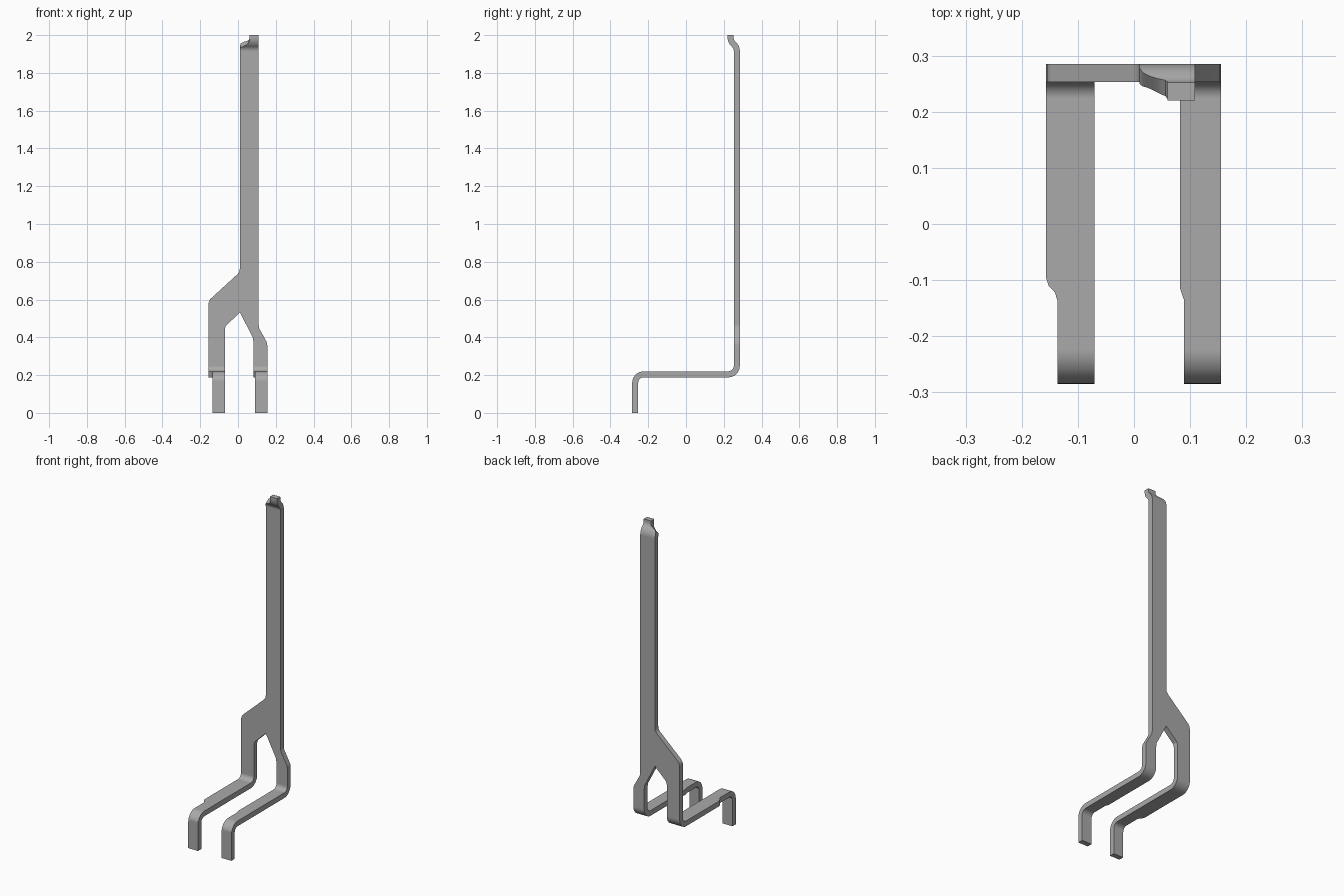
import bpy, bmesh
from math import sin, cos, radians, pi
from mathutils import Vector

cube = bpy.data.objects.get("Cube")
if cube:
    bpy.data.objects.remove(cube, do_unlink=True)

THICK = 0.032
STEPS = 8

# Side path of the bent strip, foot to tip: (length, turn in degrees)
ARC = 0.045 * pi / 2
JOG = 0.05 * pi / 4
PATH = [(0.159, 0), (ARC, -90), (0.448, 0), (ARC, 90), (1.6653, 0),
        (JOG, 45), (0.0053, 0), (JOG, -45), (0.0113, 0)]
END = sum(length for length, turn in PATH)


def frame(s):
    """Middle point (y, z) and heading at distance s along the path."""
    y, z, h = -0.269, 0.0, pi / 2
    for i, (length, turn) in enumerate(PATH):
        d = s if i == len(PATH) - 1 else min(s, length)
        if turn:
            a = radians(turn) * d / length
            r = length / radians(turn)
            y += r * (sin(h + a) - sin(h))
            z -= r * (cos(h + a) - cos(h))
            h += a
        else:
            y += d * cos(h)
            z += d * sin(h)
        s -= d
        if s <= 0:
            break
    return y, z, h


def along(y):
    """Path distance on the level part."""
    return 0.159 + ARC + y + 0.224


def up(z):
    """Path distance on the upright part."""
    return 0.159 + 2 * ARC + 0.448 + z - 0.249


# Flat outline (x, path distance), before bending
outline = [
    # right-hand leg, outer edge
    (-0.07, 0), (-0.136, 0), (-0.136, along(-0.138)), (-0.141, along(-0.122)),
    (-0.152, along(-0.11)), (-0.157, along(-0.095)),
    (-0.157, up(0.565)), (-0.155, up(0.585)), (-0.147, up(0.602)),
    # shoulder and long arm
    (-0.002, up(0.735)), (0.007, up(0.748)), (0.01, up(0.765)),
    # tapered tip
    (0.01, END - 0.072), (0.015, END - 0.061), (0.045, END - 0.043),
    (0.056, END - 0.036), (0.06, END - 0.026), (0.06, END), (0.109, END),
    # left-hand leg, outer edge
    (0.109, up(0.47)), (0.112, up(0.448)), (0.152, up(0.375)), (0.155, up(0.358)),
    (0.155, 0), (0.089, 0), (0.089, along(-0.135)), (0.082, along(-0.115)),
    # inside of the fork
    (0.082, up(0.375)), (0.078, up(0.4)), (0.01, up(0.532)),
    (-0.065, up(0.46)), (-0.07, up(0.442)),
]

bm = bmesh.new()
bm.faces.new([bm.verts.new((x, s, 0)) for x, s in outline])

# Cut lines across each bend
start = 0
for length, turn in PATH:
    if turn:
        for i in range(STEPS + 1):
            bmesh.ops.bisect_plane(
                bm, geom=bm.verts[:] + bm.edges[:] + bm.faces[:], dist=1e-5,
                plane_co=(0, start + length * i / STEPS, 0), plane_no=(0, 1, 0))
    start += length

# Give the sheet its thickness
sheet = bmesh.ops.extrude_face_region(bm, geom=bm.faces[:], use_keep_orig=True)
for item in sheet["geom"]:
    if isinstance(item, bmesh.types.BMVert):
        item.co.z = THICK

# Fold the sheet along the path
for v in bm.verts:
    y, z, h = frame(v.co.y)
    n = v.co.z - THICK / 2
    v.co = Vector((v.co.x, y - sin(h) * n, z + cos(h) * n))
bmesh.ops.recalc_face_normals(bm, faces=bm.faces[:])

mesh = bpy.data.meshes.new("forked_bracket")
bm.to_mesh(mesh)
bm.free()
bracket = bpy.data.objects.new("forked_bracket", mesh)
bpy.context.collection.objects.link(bracket)

# Plain grey metal
grey = bpy.data.materials.new("grey_metal")
grey.use_nodes = True
colour = (0.4, 0.4, 0.4, 1)
grey.diffuse_color = colour
grey.node_tree.nodes["Principled BSDF"].inputs["Base Color"].default_value = colour
mesh.materials.append(grey)

# Smooth bends, crisp sheet edges
bpy.ops.object.select_all(action="DESELECT")
bracket.select_set(True)
bpy.context.view_layer.objects.active = bracket
bpy.ops.object.shade_smooth_by_angle(angle=radians(30))
weighted = bracket.modifiers.new("flat_faces", "WEIGHTED_NORMAL")
weighted.keep_sharp = True
